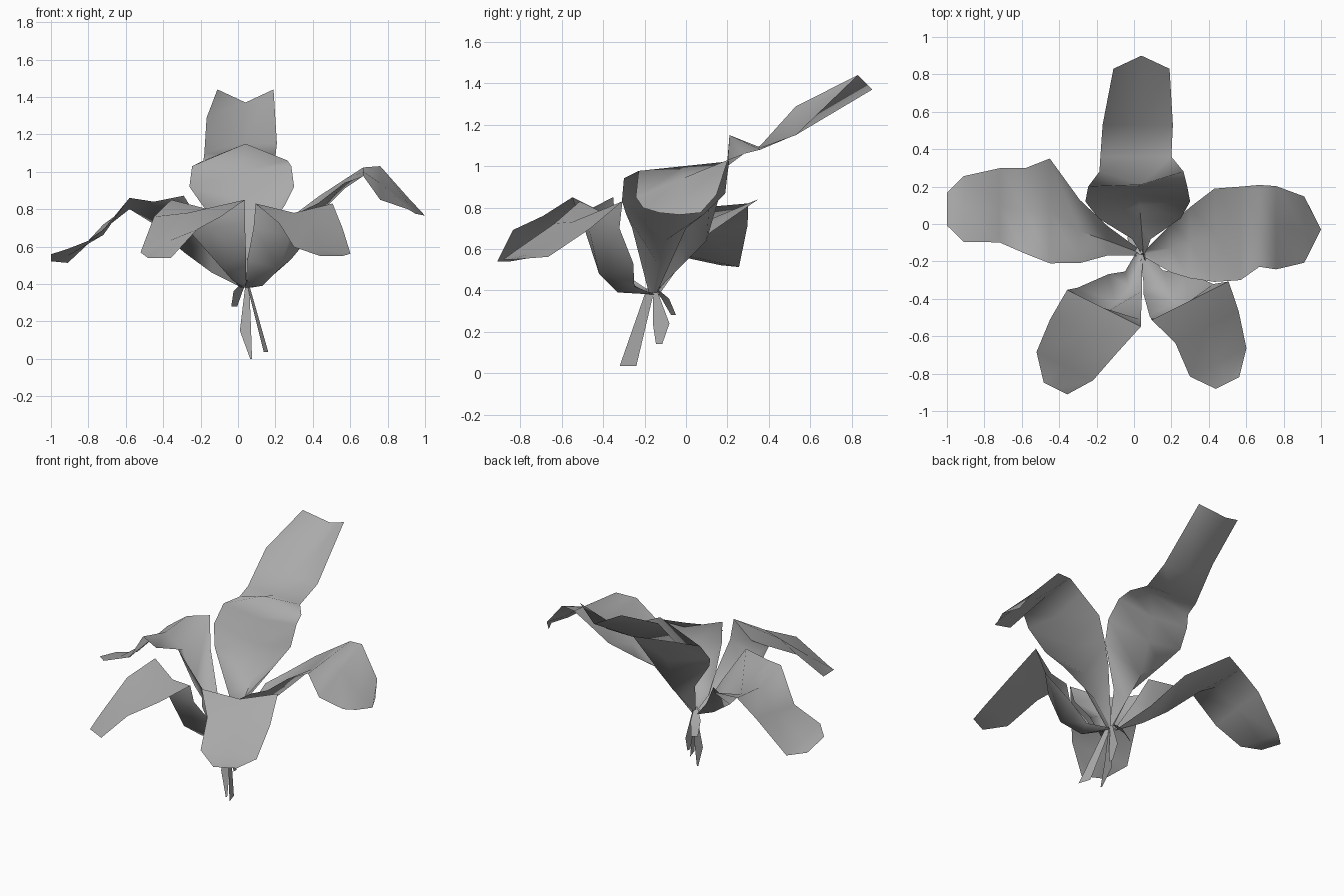
import bpy
import bmesh
import math
from mathutils import Vector

default_cube = bpy.data.objects.get("Cube")
if default_cube:
    bpy.data.objects.remove(default_cube, do_unlink=True)


def make_material(name, colour):
    material = bpy.data.materials.new(name)
    material.use_nodes = True
    material.diffuse_color = colour
    shader = material.node_tree.nodes["Principled BSDF"]
    shader.inputs["Base Color"].default_value = colour
    return material


grey = make_material("leaf grey", (.4, .4, .4, 1))


def section(heading, x, y, z, width, roll=0, fold=0, sweep=0):
    """Left edge, midrib and right edge of one cross-section.
    Roll lifts the left edge, fold lifts both edges, sweep pulls both back."""
    forward = Vector((heading[0], heading[1], 0)).normalized()
    left = Vector((-forward.y, forward.x, 0))
    up = Vector((0, 0, 1))
    midrib = Vector((x, y, z))
    angle = math.radians(roll)
    reach = (left * math.cos(angle) + up * math.sin(angle)) * width
    shift = up * fold - forward * sweep
    return midrib + reach + shift, midrib, midrib - reach + shift


def make_blade(name, heading, rows):
    """Thin open sheet lofted through the cross-sections."""
    bm = bmesh.new()
    sections = [[bm.verts.new(point) for point in section(heading, *row)]
                for row in rows]
    for lower, upper in zip(sections, sections[1:]):
        for side in range(len(lower) - 1):
            bm.faces.new((lower[side], lower[side + 1],
                          upper[side + 1], upper[side]))
    bm.normal_update()
    mesh = bpy.data.meshes.new(name)
    bm.to_mesh(mesh)
    bm.free()
    mesh.materials.append(grey)
    blade = bpy.data.objects.new(name, mesh)
    bpy.context.collection.objects.link(blade)
    bpy.ops.object.select_all(action="DESELECT")
    blade.select_set(True)
    bpy.context.view_layer.objects.active = blade
    bpy.ops.object.shade_smooth_by_angle(angle=math.radians(80))
    return blade


# Tall back leaf: a deep bowl, a crease and an upright tip
make_blade("back_leaf", (0, 1), [
    (.05, -.16, .38, .01),
    (.04, -.02, .52, .05, 0, .08, .06),
    (.03, .1, .64, .22, 0, .18, .07),
    (.02, .16, .85, .28, 0, .07, .04),
    (.02, .2, 1, .265, 0, .03),
    (.04, .21, 1.15, .225, 0, -.09, -.07),
    (.01, .36, 1.09, .19, 3),
    (.02, .53, 1.15, .2, 20, .07),
    (.04, .9, 1.37, .15, 0, .07, .07),
])

# Wide leaf on the left: a trough that arches over, then its tip drops
make_blade("left_leaf", (1, 0), [
    (.06, -.16, .39, .02),
    (.2, -.13, .52, .13, 0, .18),
    (.3, -.1, .64, .19, 0, .13),
    (.43, -.06, .77, .25, 4, .08),
    (.57, -.05, .91, .25, 2, .04),
    (.67, -.01, 1, .22, 6),
    (.76, -.02, .94, .24, 22),
    (.91, -.03, .83, .18, 10),
    (1, -.03, .765, .1, 0, .01, .05),
])

# Wide leaf on the right, a deep trough near its base
make_blade("right_leaf", (-1, 0), [
    (.02, -.15, .38, .02),
    (-.14, -.09, .46, .09, 30, .13),
    (-.29, -.04, .57, .18, 20, .24),
    (-.45, .07, .72, .28, 0, .12),
    (-.58, .07, .8, .23, 5, .04),
    (-.72, .1, .69, .2, -8),
    (-.91, .08, .55, .18, 12),
    (-1, .08, .54, .09, 12),
])

# Two front leaves swell outwards, rise to a crest, then droop
make_blade("front_left_leaf", (.45, -.9), [
    (.05, -.16, .38, .02),
    (.13, -.33, .39, .06, 0, .03, .06),
    (.22, -.42, .48, .13, 0, .05, .12),
    (.28, -.46, .66, .19, 0, .04, .06),
    (.3, -.41, .78, .23, 0, .05),
    (.39, -.55, .73, .19, -4, -.02),
    (.45, -.74, .58, .17, -6),
    (.5, -.85, .55, .07),
])
make_blade("front_right_leaf", (-.45, -.9), [
    (.03, -.16, .38, .02),
    (-.03, -.33, .42, .05, 0, .03, .06),
    (-.1, -.42, .5, .1, 0, .05, .12),
    (-.16, -.48, .69, .19, 0, .04, .06),
    (-.16, -.45, .8, .22, 0, .05),
    (-.27, -.6, .78, .2, 0, -.02),
    (-.37, -.76, .63, .18, 20),
    (-.42, -.88, .54, .07),
])

# Narrow root blades below the crown
make_blade("long_root", (1, .3), [
    (.05, -.17, .41, .02), (.15, -.28, .035, .042)])
make_blade("front_root", (0, -1), [
    (.05, -.16, .4, .01), (.04, -.19, .15, .03), (.07, -.22, 0, .005)])
make_blade("back_root", (1, 0), [
    (.05, -.15, .4, .01), (.06, -.12, .24, .04), (.07, -.13, .14, .015)])
make_blade("short_root", (-.6, .8), [
    (.04, -.16, .42, .01), (0, -.1, .36, .03), (-.02, -.06, .28, .02)])
